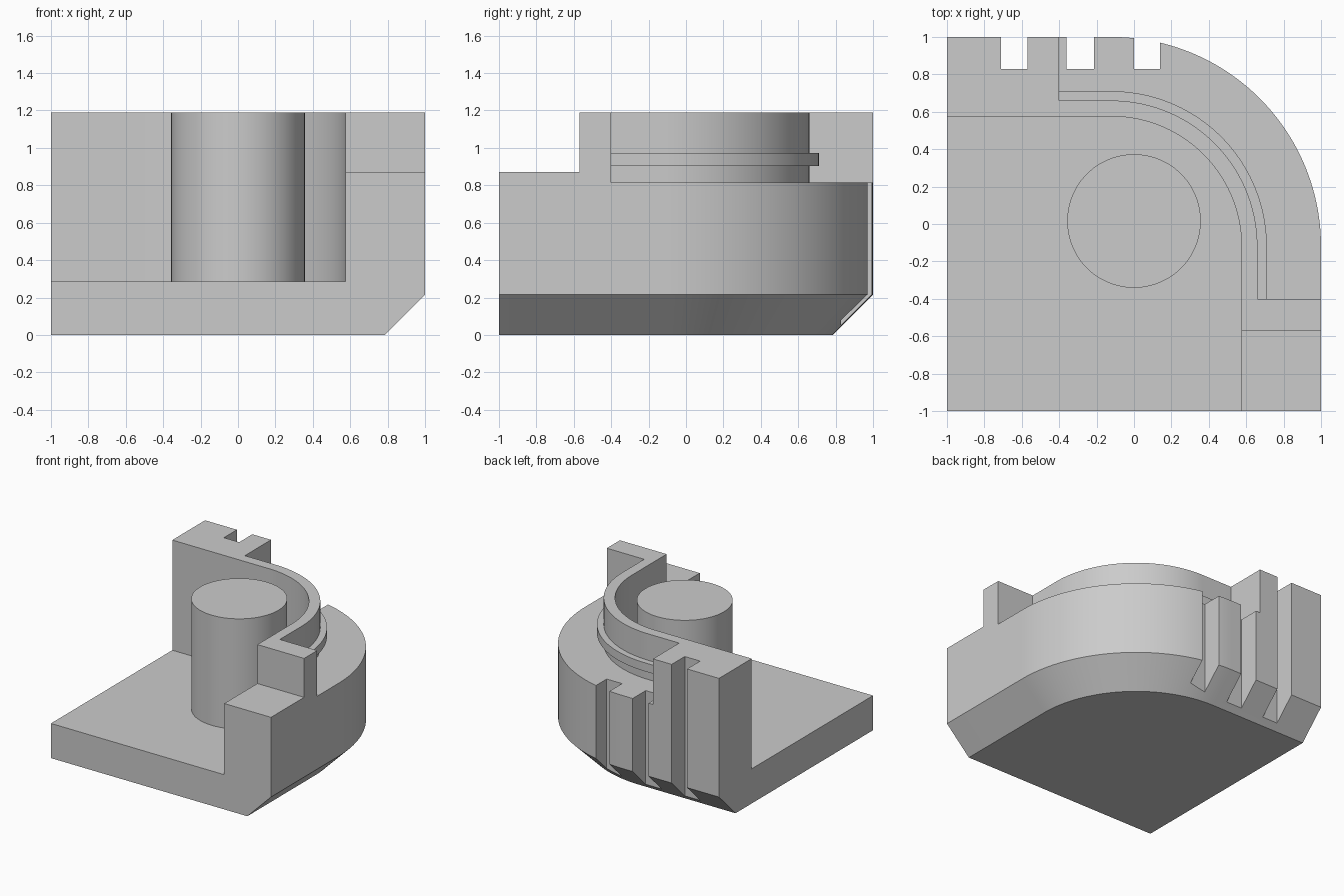
import bpy, bmesh, math

# Remove the default cube
cube = bpy.data.objects.get("Cube")
if cube:
    bpy.data.objects.remove(cube, do_unlink=True)

TOP, FLOOR, LEDGE, STEP = 1.19, 0.285, 0.815, 0.87
CHAMFER = 0.215
CENTRE = -0.12          # shared centre of every rounded corner
WALL_IN, WALL_OUT, RIB_OUT = 0.575, 0.66, 0.71

grey = bpy.data.materials.new("light grey")
grey.use_nodes = True
colour = (0.6, 0.6, 0.6, 1)
grey.diffuse_color = colour
grey.node_tree.nodes["Principled BSDF"].inputs["Base Color"].default_value = colour


def corner(edge, steps=40):
    """Quarter arc from the +x side to the +y side, tangent to both at edge."""
    r = edge - CENTRE
    angles = [math.pi / 2 * i / steps for i in range(steps + 1)]
    return [(CENTRE + r * math.cos(a), CENTRE + r * math.sin(a)) for a in angles]


def loft(name, rings):
    """Closed solid through (outline, height) rings with equal point counts."""
    bm = bmesh.new()
    loops = [[bm.verts.new((x, y, z)) for x, y in pts] for pts, z in rings]
    n = len(loops[0])
    bm.faces.new(loops[0][::-1])
    bm.faces.new(loops[-1])
    for low, high in zip(loops, loops[1:]):
        for i in range(n):
            j = (i + 1) % n
            bm.faces.new((low[i], low[j], high[j], high[i]))
    bmesh.ops.recalc_face_normals(bm, faces=bm.faces)
    mesh = bpy.data.meshes.new(name)
    bm.to_mesh(mesh)
    bm.free()
    mesh.materials.append(grey)
    ob = bpy.data.objects.new(name, mesh)
    bpy.context.collection.objects.link(ob)
    return ob


def prism(name, pts, z0, z1):
    return loft(name, [(pts, z0), (pts, z1)])


def box(name, x0, x1, y0, y1, z0, z1):
    return prism(name, [(x0, y0), (x1, y0), (x1, y1), (x0, y1)], z0, z1)


def cut(target, cutter):
    cutter.hide_render = True
    mod = target.modifiers.new("cut", "BOOLEAN")
    mod.operation, mod.solver, mod.object = "DIFFERENCE", "EXACT", cutter
    activate(target)
    bpy.ops.object.modifier_apply(modifier=mod.name)
    bpy.data.objects.remove(cutter, do_unlink=True)


def activate(ob):
    bpy.ops.object.select_all(action="DESELECT")
    ob.select_set(True)
    bpy.context.view_layer.objects.active = ob


def outline(edge, near=-1):
    return [(near, near), (edge, near)] + corner(edge) + [(near, edge)]


# Body with one rounded corner and a chamfered underside
body = loft("body", [(outline(1 - CHAMFER), 0), (outline(1), CHAMFER), (outline(1), TOP)])

# Open cavity over the floor plate
cut(body, prism("cavity_cutter", outline(WALL_IN, -1.2), FLOOR, 1.5))

# Ledge outside the thin curved wall
END = -0.4
ledge = corner(WALL_OUT) + [(END, WALL_OUT), (END, 1.2), (1.2, 1.2), (1.2, END), (WALL_OUT, END)]
cut(body, prism("ledge_cutter", ledge, LEDGE, 1.5))

# Lowered step at the front of the right-hand wall
cut(body, box("step_cutter", 0.5, 1.2, -1.2, -0.57, STEP, 1.5))

# Three vertical slots in the back
for x0, x1 in ((-0.71, -0.57), (-0.36, -0.215), (0, 0.14)):
    cut(body, box("slot_cutter", x0, x1, 0.83, 1.2, -0.2, 1.5))

# Rib running round the outside of the curved wall
inner = WALL_OUT - 0.02
rib_pts = ([(RIB_OUT, END)] + corner(RIB_OUT) + [(END, RIB_OUT), (END, inner)]
           + corner(inner)[::-1] + [(inner, END)])
rib = prism("wall_rib", rib_pts, 0.903, 0.973)

# Round post standing on the floor
turns = [2 * math.pi * i / 96 for i in range(96)]
post = prism("round_post", [(0.357 * math.cos(a), 0.016 + 0.357 * math.sin(a)) for a in turns],
             FLOOR - 0.02, TOP)

# Smooth curves, sharp edges
for ob in (body, rib, post):
    activate(ob)
    bpy.ops.object.shade_smooth_by_angle(angle=math.radians(25))
